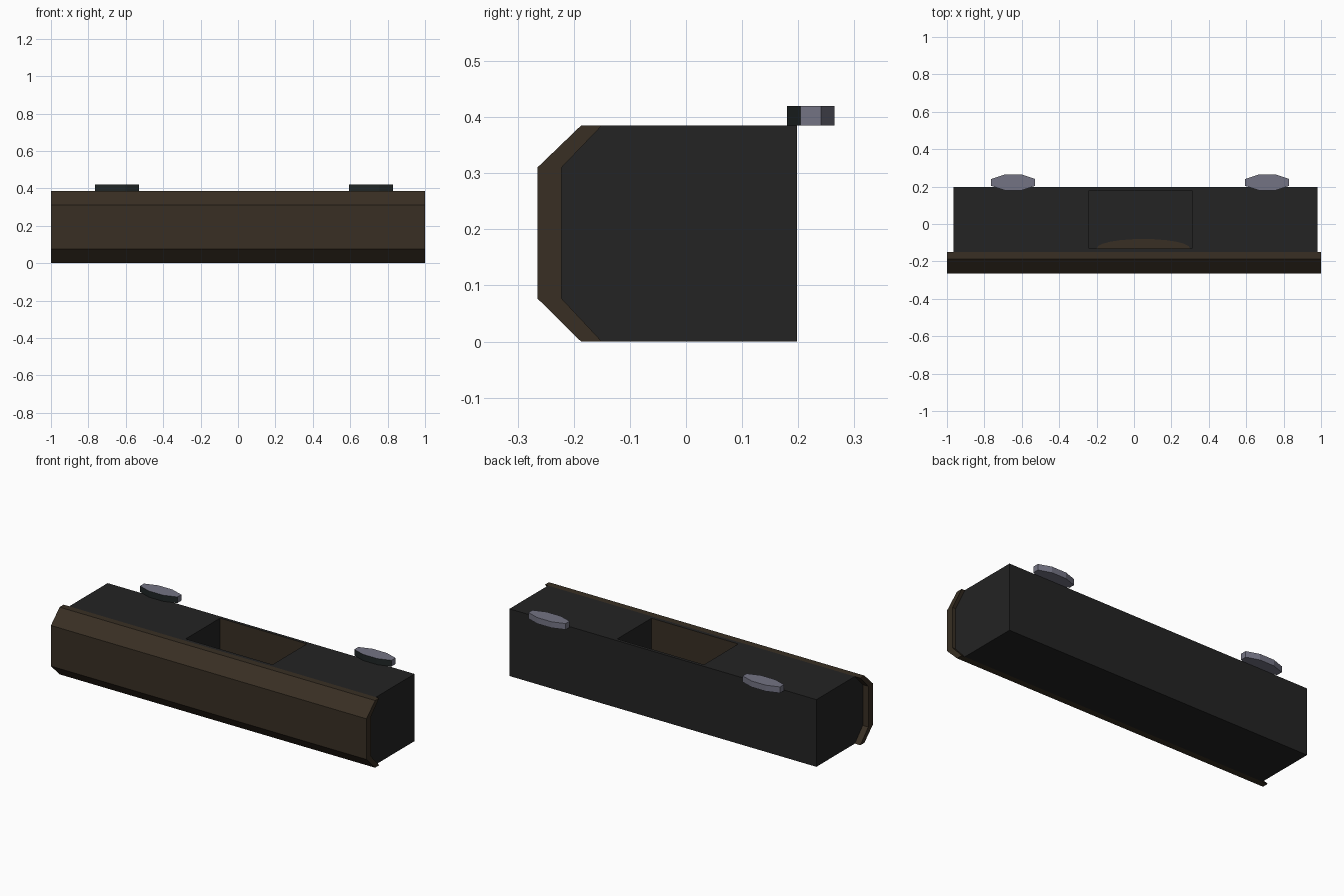
import bpy, bmesh, math

if "Cube" in bpy.data.objects:
    bpy.data.objects.remove(bpy.data.objects["Cube"])

def mat(name, rgb):
    m = bpy.data.materials.new(name)
    m.diffuse_color = (*rgb, 1)
    m.use_nodes = True
    m.node_tree.nodes["Principled BSDF"].inputs["Base Color"].default_value = m.diffuse_color
    return m

DARK = mat("charcoal", (0.017, 0.017, 0.017))
BROWN = mat("dark brown", (0.040, 0.028, 0.017))
GREY = mat("blue grey", (0.175, 0.175, 0.230))
PAD = mat("dark slate", (0.014, 0.019, 0.019))

def prism(name, pts, axis, a, b, mats):
    """Extrude a 2D outline along x (points are y,z) or z (points are x,y)."""
    bm = bmesh.new()
    def put(p, t):
        return (t, p[0], p[1]) if axis == 'x' else (p[0], p[1], t)
    lo = [bm.verts.new(put(p, a)) for p in pts]
    hi = [bm.verts.new(put(p, b)) for p in pts]
    n = len(pts)
    bm.faces.new(lo)
    bm.faces.new(hi)
    for i in range(n):
        j = (i + 1) % n
        bm.faces.new((lo[i], lo[j], hi[j], hi[i]))
    bmesh.ops.recalc_face_normals(bm, faces=bm.faces)
    me = bpy.data.meshes.new(name)
    bm.to_mesh(me)
    bm.free()
    for m in mats:
        me.materials.append(m)
    ob = bpy.data.objects.new(name, me)
    bpy.context.collection.objects.link(ob)
    return ob

# chamfered front panel, wrapping the nose of the body
outer = [(-0.187, 0), (-0.265, 0.077), (-0.265, 0.31), (-0.187, 0.385)]
inner = [(-0.150, 0.385), (-0.222, 0.31), (-0.222, 0.077), (-0.150, 0)]
prism("front_panel", outer + inner, 'x', -1, 1, [BROWN])

# main body with an open pocket in the top
body = prism("body", inner + [(0.198, 0), (0.198, 0.385)], 'x', -0.965, 0.98, [DARK, BROWN])
X0, X1, Y0, Y1, FLOOR = -0.24, 0.31, -0.13, 0.18, 0.04
cutter = prism("pocket_cutter", [(X0, Y0), (X1, Y0), (X1, Y1), (X0, Y1)], 'z', FLOOR, 0.5, [DARK])
mod = body.modifiers.new("pocket", 'BOOLEAN')
mod.operation = 'DIFFERENCE'
mod.solver = 'EXACT'
mod.object = cutter
bpy.context.view_layer.update()
cut = bpy.data.meshes.new_from_object(body.evaluated_get(bpy.context.evaluated_depsgraph_get()))
body.modifiers.clear()
body.data = cut
bpy.data.objects.remove(cutter)

# long pocket walls are brown
for f in body.data.polygons:
    c = f.center
    long_wall = abs(f.normal.y) > 0.9 and Y0 - 0.01 < c.y < Y1 + 0.01
    f.material_index = 1 if long_wall else 0

# low brown arc on the pocket floor
arc = [(0.05 + 0.25 * math.cos(math.pi * i / 12), Y0 + 0.05 * math.sin(math.pi * i / 12))
       for i in range(13)]
prism("pocket_arc", arc, 'z', FLOOR, FLOOR + 0.006, [BROWN])

# eight-sided pads on the back top edge, dark towards the front
for side, cx in (("left", -0.646), ("right", 0.712)):
    hx, hy, cy = 0.118, 0.0425, 0.2225
    half = [(hx, -0.018), (hx, 0.018), (0.045, hy)]
    pts = half + [(-x, y) for x, y in reversed(half)] + [(-0.045, -hy), (0.045, -hy)]
    pad = prism(side + "_pad", [(cx + x, cy + y) for x, y in pts], 'z', 0.385, 0.42, [GREY, PAD])
    for f in pad.data.polygons:
        f.material_index = 1 if f.normal.y < -0.1 else 0
